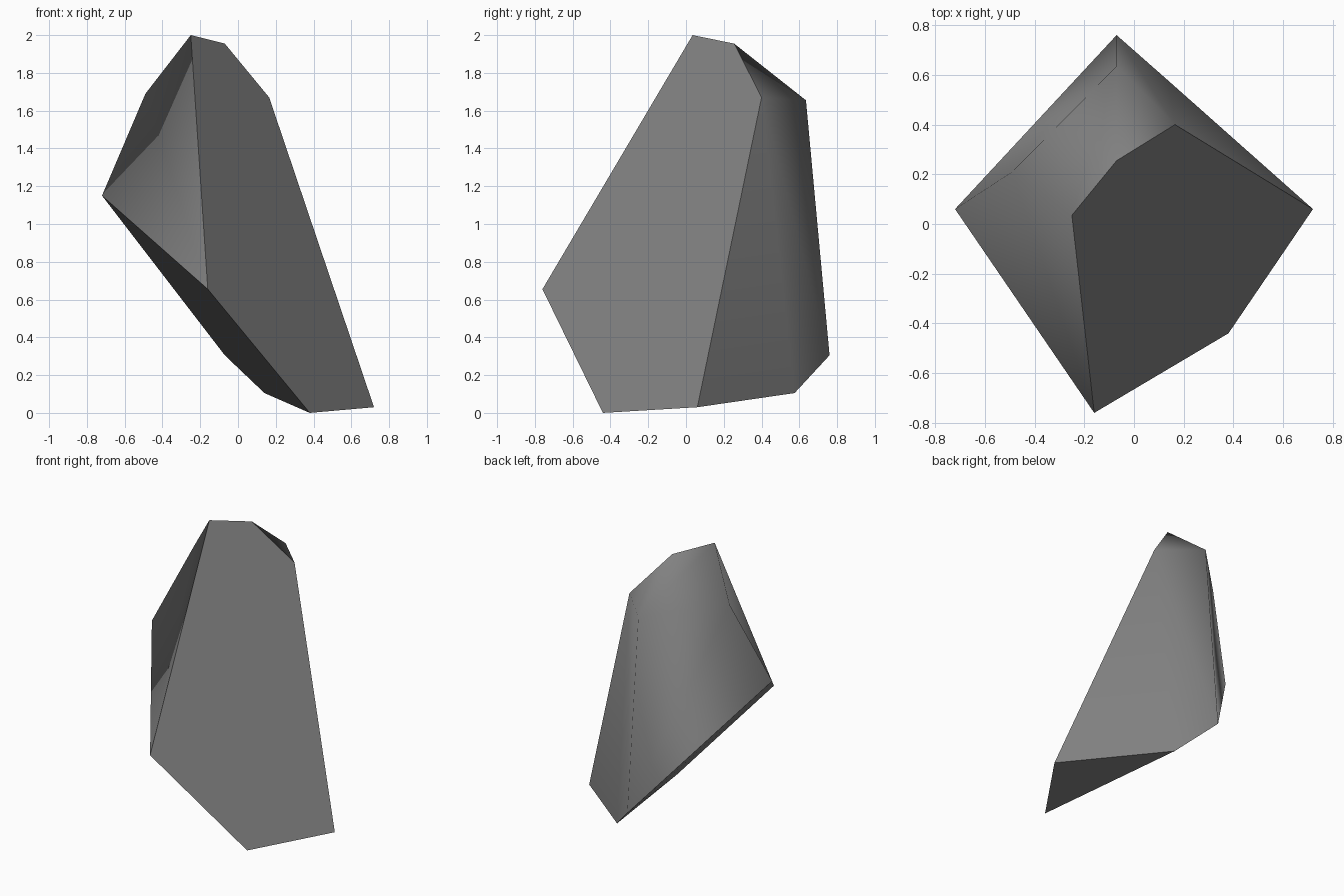
import bpy
import bmesh

if "Cube" in bpy.data.objects:
    bpy.data.objects.remove(bpy.data.objects["Cube"])

# Corner points of the faceted rock shard
corners = {
    "peak": (-0.25, 0.035, 2.0),
    "shoulder": (-0.07, 0.255, 1.955),
    "right_top": (0.165, 0.40, 1.67),
    "right_foot": (0.72, 0.06, 0.03),
    "base": (0.38, -0.44, 0.0),
    "front": (-0.16, -0.76, 0.655),
    "left": (-0.72, 0.06, 1.15),
    "back_low": (-0.07, 0.76, 0.305),
    "back_foot": (0.14, 0.575, 0.105),
    "left_top": (-0.49, 0.21, 1.69),
    "back_top": (-0.07, 0.635, 1.655),
}

# Flat cleaved faces, and the softly shaded outer faces
cleaved = [
    ("peak", "shoulder", "right_top", "right_foot", "base", "front"),
    ("left", "front", "base", "back_foot", "back_low"),
    ("right_foot", "base", "back_foot"),
]
outer = [
    ("peak", "left_top", "front"),
    ("left_top", "left", "front"),
    ("peak", "shoulder", "back_top", "left_top"),
    ("shoulder", "right_top", "back_top"),
    ("left_top", "back_top", "back_low", "left"),
    ("back_top", "right_top", "right_foot", "back_foot", "back_low"),
]

bm = bmesh.new()
verts = {name: bm.verts.new(co) for name, co in corners.items()}
for group, smooth in ((cleaved, False), (outer, True)):
    for names in group:
        face = bm.faces.new([verts[n] for n in names])
        face.smooth = smooth
bmesh.ops.recalc_face_normals(bm, faces=bm.faces[:])

mesh = bpy.data.meshes.new("rock_shard")
bm.to_mesh(mesh)
bm.free()

# Single grey stone colour
stone = bpy.data.materials.new("grey stone")
stone.diffuse_color = (0.22, 0.22, 0.22, 1.0)
stone.use_nodes = True
stone.node_tree.nodes["Principled BSDF"].inputs["Base Color"].default_value = stone.diffuse_color
mesh.materials.append(stone)

rock = bpy.data.objects.new("rock_shard", mesh)
bpy.context.collection.objects.link(rock)
